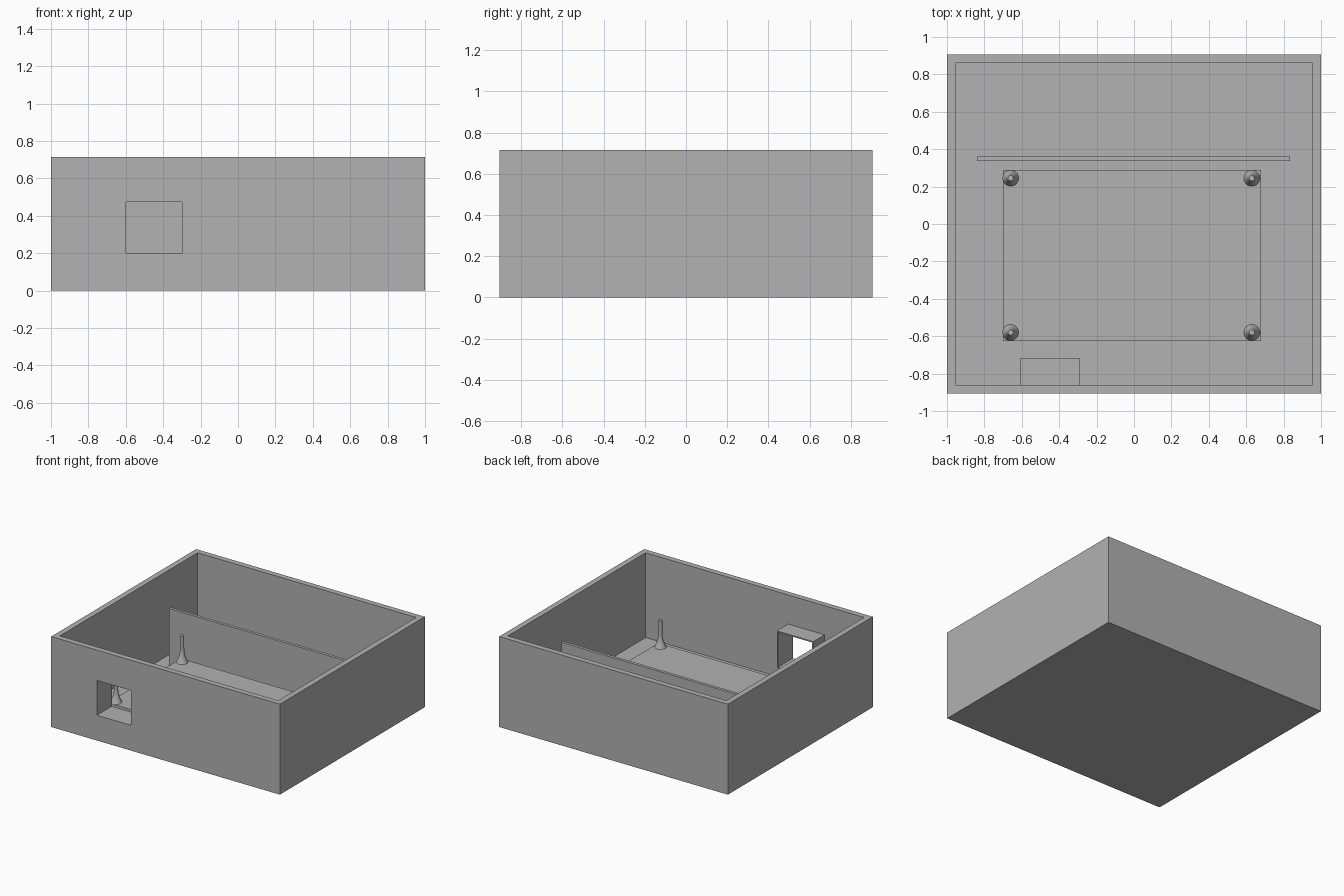
import bpy
import bmesh
import math
from mathutils import Matrix, Vector

cube = bpy.data.objects.get("Cube")
if cube:
    bpy.data.objects.remove(cube, do_unlink=True)

grey = bpy.data.materials.new("plain_grey")
grey.use_nodes = True
COLOUR = (0.445, 0.445, 0.445, 1)
grey.diffuse_color = COLOUR
grey.node_tree.nodes["Principled BSDF"].inputs["Base Color"].default_value = COLOUR


def add_mesh(name, bm):
    bmesh.ops.recalc_face_normals(bm, faces=bm.faces)
    mesh = bpy.data.meshes.new(name)
    bm.to_mesh(mesh)
    bm.free()
    mesh.materials.append(grey)
    obj = bpy.data.objects.new(name, mesh)
    bpy.context.collection.objects.link(obj)
    return obj


def box(name, low, high):
    low, high = Vector(low), Vector(high)
    bm = bmesh.new()
    place = Matrix.Translation((low + high) / 2) @ Matrix.Diagonal((high - low).to_4d())
    place[3][3] = 1
    bmesh.ops.create_cube(bm, size=1, matrix=place)
    return add_mesh(name, bm)


def cut(obj, low, high):
    cutter = box(obj.name + "_cutter", low, high)
    cutter.hide_render = True
    cutter.hide_set(True)
    mod = obj.modifiers.new("opening", "BOOLEAN")
    mod.operation = "DIFFERENCE"
    mod.solver = "EXACT"
    mod.object = cutter
    bpy.context.view_layer.objects.active = obj
    bpy.ops.object.modifier_apply(modifier=mod.name)
    bpy.data.objects.remove(cutter, do_unlink=True)


# Main dimensions
HX, HY, H = 1.0, 0.905, 0.715
WALL, FLOOR, PAD = 0.045, 0.045, 0.165
WIN_X, WIN_Z = (-0.6, -0.3), (0.2, 0.475)
LIP = 0.01

# Open tray with a square window in the front wall
case = box("case", (-HX, -HY, 0), (HX, HY, H))
cut(case, (-HX + WALL, -HY + WALL, FLOOR), (HX - WALL, HY - WALL, H + 0.1))
cut(case, (WIN_X[0], -HY - 0.1, WIN_Z[0]), (WIN_X[1], -HY + 0.1, WIN_Z[1]))

# Thin sleeve behind the window
sleeve = box("window_sleeve", (WIN_X[0] - LIP, -HY + WALL, WIN_Z[0] - LIP),
             (WIN_X[1] + LIP, -0.72, WIN_Z[1] + LIP))
cut(sleeve, (WIN_X[0], -HY, WIN_Z[0]), (WIN_X[1], -0.6, WIN_Z[1]))

# Raised pad and upright divider
box("raised_pad", (-0.7, -0.625, FLOOR), (0.68, 0.29, PAD))
box("divider", (-0.84, 0.338, FLOOR), (0.835, 0.362, 0.505))

# Pegs with a flared foot, spun from a profile
foot_r, pin_r, flare, top = 0.043, 0.015, 0.11, 0.375
profile = [(0, PAD), (foot_r, PAD)]
for i in range(1, 9):
    t = i / 8
    profile.append((pin_r + (foot_r - pin_r) * (1 - t) ** 2, PAD + flare * t))
profile += [(pin_r, top), (0, top)]


def peg(name, x, y):
    bm = bmesh.new()
    verts = [bm.verts.new((x + r, y, z)) for r, z in profile]
    edges = [bm.edges.new(pair) for pair in zip(verts, verts[1:])]
    bmesh.ops.spin(bm, geom=verts + edges, cent=(x, y, 0), axis=(0, 0, 1),
                   angle=math.tau, steps=32, use_duplicate=False)
    bmesh.ops.remove_doubles(bm, verts=bm.verts, dist=0.0001)
    obj = add_mesh(name, bm)
    bpy.ops.object.select_all(action="DESELECT")
    obj.select_set(True)
    bpy.context.view_layer.objects.active = obj
    bpy.ops.object.shade_smooth_by_angle(angle=math.radians(35))


for side, x in (("right", -0.66), ("left", 0.63)):
    for end, y in (("front", -0.58), ("back", 0.245)):
        peg(f"{end}_{side}_peg", x, y)
